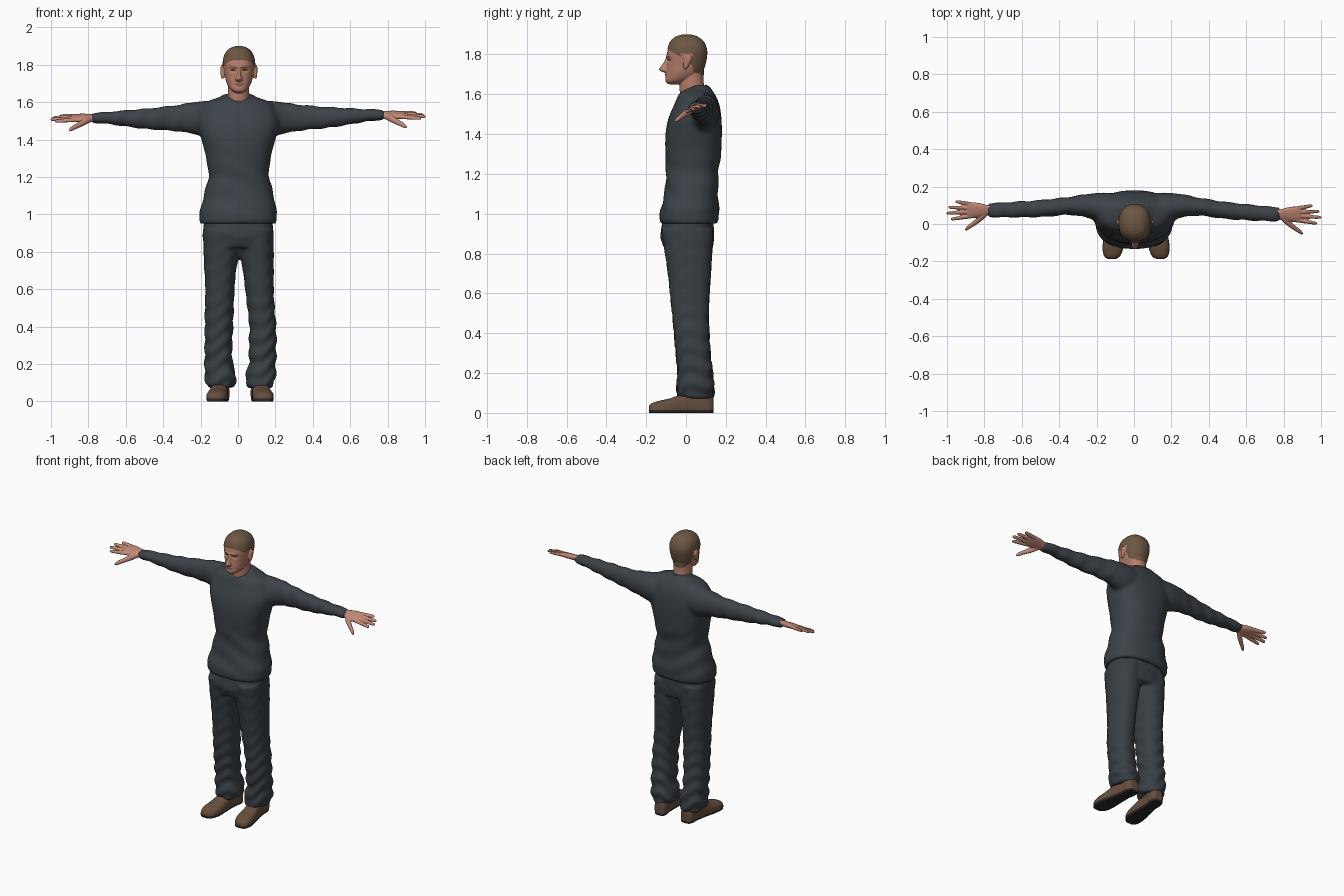
import bpy, bmesh, math
from mathutils import Vector

if "Cube" in bpy.data.objects:
    bpy.data.objects.remove(bpy.data.objects["Cube"])


def material(name, r, g, b):
    m = bpy.data.materials.new(name)
    m.diffuse_color = (r, g, b, 1)
    m.use_nodes = True
    m.node_tree.nodes["Principled BSDF"].inputs["Base Color"].default_value = m.diffuse_color
    return m


SHIRT = material("slate shirt", .045, .055, .065)
PANTS = material("slate trousers", .041, .050, .058)
FACE = material("face skin", .47, .21, .145)
HAND = material("hand skin", .54, .25, .18)
HAIR = material("brown hair", .15, .095, .055)
SHADE = material("brow and lip", .27, .11, .075)
EYE = material("dark eye", .05, .03, .025)
SHOE = material("brown leather", .135, .078, .047)
SOLE = material("dark sole", .022, .021, .021)


def tube(bm, axis, rows, p=2.0, n=32, steps=4, f=lambda v: v):
    """Closed loft; each row is (position on axis, a0, a1, b0, b1)."""
    dense = []
    for i in range(len(rows) - 1):
        q = [rows[max(i - 1, 0)], rows[i], rows[i + 1], rows[min(i + 2, len(rows) - 1)]]
        for k in range(steps):
            t = k / steps
            dense.append([.5 * (2 * b + (c - a) * t + (2 * a - 5 * b + 4 * c - d) * t * t
                                + (3 * b - a - 3 * c + d) * t ** 3) for a, b, c, d in zip(*q)])
    dense.append(rows[-1])
    rings = []
    for t, a0, a1, b0, b1 in dense:
        ring = []
        for j in range(n):
            c, s = math.cos(2 * math.pi * j / n), math.sin(2 * math.pi * j / n)
            a = (a0 + a1) / 2 + (a1 - a0) / 2 * math.copysign(abs(c) ** (2 / p), c)
            b = (b0 + b1) / 2 + (b1 - b0) / 2 * math.copysign(abs(s) ** (2 / p), s)
            v = {'x': (t, a, b), 'y': (a, t, b), 'z': (a, b, t)}[axis]
            ring.append(bm.verts.new(f(Vector(v))))
        rings.append(ring)
    for r0, r1 in zip(rings, rings[1:]):
        for j in range(n):
            bm.faces.new((r0[j], r0[(j + 1) % n], r1[(j + 1) % n], r1[j]))
    bm.faces.new(rings[0])
    bm.faces.new(rings[-1])


def fuse(name, bm, voxel, smooth, mats, sculpt=None, paint=None):
    """Merge overlapping lofts into one skin, then shape and colour it by rule."""
    bmesh.ops.recalc_face_normals(bm, faces=bm.faces)
    me = bpy.data.meshes.new(name)
    bm.to_mesh(me)
    bm.free()
    ob = bpy.data.objects.new(name, me)
    bpy.context.collection.objects.link(ob)
    mod = ob.modifiers.new("merge", 'REMESH')
    mod.mode, mod.voxel_size = 'VOXEL', voxel
    mod = ob.modifiers.new("soften", 'SMOOTH')
    mod.factor, mod.iterations = .5, smooth
    dg = bpy.context.evaluated_depsgraph_get()
    dg.update()
    me = bpy.data.meshes.new_from_object(ob.evaluated_get(dg))
    ob.modifiers.clear()
    ob.data = me
    me.materials.clear()
    for m in mats:
        me.materials.append(m)
    if sculpt:
        new = [sculpt(v.co.copy(), v.normal.copy()) for v in me.vertices]
        for v, co in zip(me.vertices, new):
            v.co = co
        me.update()
    for face in me.polygons:
        face.use_smooth = True
        face.material_index = paint(face.center) if paint else 0
    return ob


def arm_shift(s):
    # the two arms differ slightly in height and depth
    def f(v):
        t = max(0, min(1, (v.x - .25) / .5))
        return Vector((s * v.x, v.y - s * .011 * t, v.z + s * .008 * t))
    return f


# Shirt: torso and both sleeves
bm = bmesh.new()
tube(bm, 'z', [(.95, -.202, .202, -.126, .158), (.97, -.207, .207, -.133, .163),
               (1.02, -.202, .205, -.128, .165), (1.1, -.184, .192, -.108, .162),
               (1.2, -.158, .167, -.101, .162), (1.3, -.17, .174, -.104, .176),
               (1.4, -.195, .2, -.103, .18), (1.48, -.216, .22, -.088, .178),
               (1.55, -.205, .205, -.058, .167), (1.6, -.17, .17, -.036, .145),
               (1.625, -.105, .105, -.005, .128), (1.645, -.07, .07, .03, .115)], p=2.4, n=48)
for s in (-1, 1):
    tube(bm, 'x', [(.04, .02, .15, 1.45, 1.58), (.15, .0, .168, 1.41, 1.607),
                   (.25, .033, .16, 1.432, 1.598), (.35, .046, .143, 1.447, 1.584),
                   (.5, .031, .123, 1.46, 1.57), (.7, .024, .107, 1.49, 1.556),
                   (.78, .023, .102, 1.495, 1.552)], f=arm_shift(s))


def shirt_folds(v, n):
    if abs(v.x) > .26:
        return v + n * .002 * math.sin(60 * abs(v.x) + 25 * v.z + 20 * v.y)
    k = max(0, min(1, (1.35 - v.z) / .15)) * max(0, min(1, (v.z - .97) / .05))
    return v + n * .003 * k * math.sin(48 * v.z + 3 * math.sin(9 * v.x + 6 * v.y))


fuse("shirt", bm, .01, 7, [SHIRT], shirt_folds)

# Collar band
bpy.ops.mesh.primitive_torus_add(major_radius=.068, minor_radius=.007, major_segments=40,
                                 minor_segments=10, location=(.002, .038, 1.617), rotation=(.36, 0, 0))
collar = bpy.context.object
collar.name = "collar"
collar.data.materials.append(SHIRT)
bpy.ops.object.shade_smooth()

# Trousers: hips and two loose legs (legs share their depth readings)
bm = bmesh.new()
tube(bm, 'z', [(.99, -.18, .18, -.11, .138), (.9, -.188, .19, -.129, .141),
               (.86, -.187, .19, -.122, .14), (.82, -.183, .19, -.108, .133)], p=2.4, n=48)
heights = (.92, .8, .7, .6, .5, .4, .3, .2, .12, .075)
depths = ((-.122, .138), (-.106, .132), (-.092, .126), (-.081, .119), (-.07, .115),
          (-.06, .117), (-.051, .122), (-.041, .133), (-.047, .141), (-.04, .138))
left = ((-.185, .0), (-.184, .004), (-.18, -.01), (-.175, -.019), (-.177, -.023),
        (-.177, -.027), (-.177, -.032), (-.177, -.029), (-.176, -.008), (-.162, -.03))
right = ((.0, .19), (.008, .191), (.026, .191), (.038, .191), (.05, .196),
         (.061, .204), (.058, .205), (.058, .202), (.037, .2), (.055, .182))
for leg in (left, right):
    tube(bm, 'z', [(z, *x, *y) for z, x, y in zip(heights, leg, depths)], p=2.3)


def trouser_folds(v, n):
    k = max(0, min(1, (.6 - v.z) / .4)) * .004 + .001
    return v + n * k * math.sin(70 * v.z + 3 * math.sin(22 * v.x + 17 * v.y))


fuse("trousers", bm, .009, 5, [PANTS], trouser_folds)

# Shoes with dark soles
for name, cx, toe in (("left_shoe", -.1, -1), ("right_shoe", .122, 1)):
    bm = bmesh.new()
    tube(bm, 'y', [(y, -w, w, -.02, h) for y, w, h in (
        (-.187, .022, .034), (-.172, .043, .048), (-.13, .056, .062), (-.08, .055, .073),
        (-.02, .048, .096), (.05, .042, .12), (.11, .044, .105), (.137, .03, .085))], p=2.7,
        f=lambda v: Vector((v.x + cx - toe * .1 * v.y, v.y, v.z)))
    fuse(name, bm, .006, 3, [SHOE, SOLE],
         lambda v, n: Vector((v.x, v.y, max(v.z, 0))), lambda c: 1 if c.z < .014 else 0)

# Hands: palm, four fingers and thumb; thumb side hangs lower
for name, s in (("left_hand", -1), ("right_hand", 1)):
    bm = bmesh.new()

    def place(v, g=arm_shift(s)):
        return g(Vector((v.x, v.y + .0625, v.z + 1.524 + .3 * v.y)))

    tube(bm, 'x', [(.73, -.026, .026, -.02, .02), (.78, -.027, .027, -.019, .019),
                   (.82, -.037, .037, -.018, .018), (.86, -.042, .042, -.016, .016),
                   (.89, -.037, .037, -.012, .012)], p=2.4, f=place)
    for y0, y1, tip in ((-.031, -.048, .98), (-.01, -.016, 1.003), (.011, .016, .992), (.031, .047, .955)):
        rows = []
        for k, r in ((0, .0115), (.5, .0105), (.9, .0085), (1, .004)):
            y = y0 + (y1 - y0) * k
            rows.append((.865 + (tip - .865) * k, y - r, y + r, -r - .004 * k, r - .004 * k))
        tube(bm, 'x', rows, n=14, f=place)
    tube(bm, 'x', [(x, y - r, y + r, z - r, z + r) for x, y, z, r in (
        (.785, -.012, 0, .017), (.82, -.042, -.008, .019), (.86, -.073, -.02, .015),
        (.89, -.094, -.03, .012), (.903, -.104, -.035, .006))], n=16, f=place)
    fuse(name, bm, .0038, 2, [HAND])

# Head: skull, neck, nose, brow, lips and ears
CX = .005
bm = bmesh.new()
skull = ((1.898, .012, -.012, .022), (1.887, .045, -.05, .057), (1.862, .07, -.078, .088),
         (1.83, .082, -.09, .102), (1.80, .084, -.096, .104), (1.77, .08, -.096, .1),
         (1.74, .075, -.096, .092), (1.715, .07, -.098, .08), (1.69, .06, -.1, .05),
         (1.672, .049, -.103, .02), (1.658, .034, -.099, -.01), (1.65, .018, -.085, -.03))
tube(bm, 'z', [(z, CX - w, CX + w, a, b) for z, w, a, b in skull], p=2.25, n=48)
tube(bm, 'z', [(z, .003 - w, .003 + w, a, b) for z, w, a, b in (
    (1.54, .066, -.03, .105), (1.6, .06, -.031, .1), (1.66, .057, -.032, .089), (1.75, .055, -.02, .088))])
tube(bm, 'z', [(z, CX - w, CX + w, y, -.07) for z, w, y in (
    (1.785, .008, -.1), (1.765, .01, -.11), (1.74, .013, -.127), (1.725, .019, -.137),
    (1.713, .017, -.122), (1.708, .01, -.105))], n=20)
tube(bm, 'x', [(CX + x, y, y + .03, 1.782, 1.797) for x, y in (
    (-.055, -.074), (-.03, -.097), (0, -.103), (.03, -.097), (.055, -.074))], n=16)
tube(bm, 'x', [(CX + x, y, y + .02, 1.696 - h, 1.696 + h) for x, y, h in (
    (-.027, -.094, .004), (-.012, -.106, .009), (.012, -.106, .009), (.027, -.094, .004))], n=16)
for s in (-1, 1):
    tube(bm, 'z', [(z, CX + s * .088 - w, CX + s * .088 + w, y - d, y + d) for z, w, y, d in (
        (1.725, .005, -.004, .006), (1.74, .009, 0, .013), (1.77, .011, .008, .019),
        (1.79, .01, .01, .017), (1.8, .005, .01, .008))], n=18)

LINE = ((-.2, 1.828), (-.09, 1.826), (-.05, 1.803), (-.02, 1.79), (-.005, 1.772), (.025, 1.765),
        (.035, 1.72), (.08, 1.695), (.3, 1.69))


def is_hair(c):
    if abs(c.x - CX) > .084 and c.z < 1.803 and abs(c.y) < .035:
        return False
    for (y0, z0), (y1, z1) in zip(LINE, LINE[1:]):
        if y0 <= c.y < y1:
            return c.z > z0 + (z1 - z0) * (c.y - y0) / (y1 - y0)
    return False


def face_shape(v, n):
    if is_hair(v):
        return v + n * .003
    if v.y < -.04:
        e = ((abs(v.x - CX) - .032) / .017) ** 2 + ((v.z - 1.77) / .009) ** 2
        lip = ((v.x - CX) / .024) ** 2 + ((v.z - 1.696) / .003) ** 2
        v.y += .009 * math.exp(-e) + .003 * math.exp(-lip)
    return v


def face_paint(c):
    if is_hair(c):
        return 1
    x = abs(c.x - CX)
    if c.y < -.05:
        if ((x - .032) / .015) ** 2 + ((c.z - 1.771) / .0045) ** 2 < 1:
            return 3
        if .014 < x < .052 and abs(c.z - 1.789 + .1 * abs(x - .032)) < .0035:
            return 2
        if (x / .025) ** 2 + ((c.z - 1.696) / .006) ** 2 < 1:
            return 2
    return 0


fuse("head", bm, .0042, 3, [FACE, HAIR, SHADE, EYE], face_shape, face_paint)
